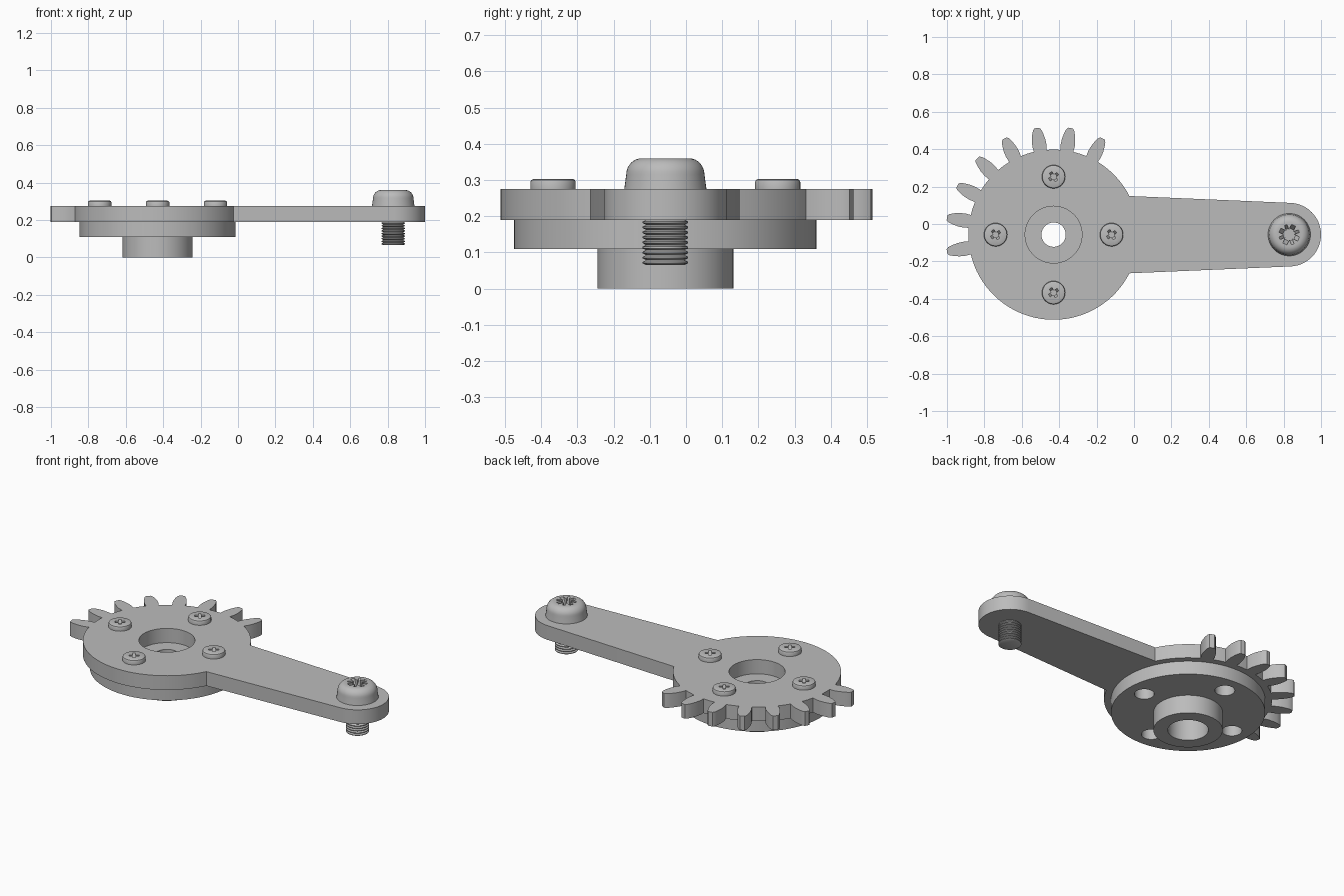
import bpy, bmesh
from math import sin, cos, pi, radians
from mathutils import Matrix

cube = bpy.data.objects.get("Cube")
if cube:
    bpy.data.objects.remove(cube, do_unlink=True)

CX, CY = -0.43, -0.057        # gear centre
ARM_X = 0.83                  # centre of the arm's round end
PLATE_BOTTOM, PLATE_TOP = 0.19, 0.275

grey = bpy.data.materials.new("plain grey")
grey.use_nodes = True
grey.diffuse_color = (0.5, 0.5, 0.5, 1)
grey.node_tree.nodes["Principled BSDF"].inputs["Base Color"].default_value = (0.5, 0.5, 0.5, 1)


def activate(ob):
    bpy.ops.object.select_all(action='DESELECT')
    ob.select_set(True)
    bpy.context.view_layer.objects.active = ob


def finish(ob):
    """Weld, fix normals, colour and shade."""
    bm = bmesh.new()
    bm.from_mesh(ob.data)
    bmesh.ops.remove_doubles(bm, verts=bm.verts, dist=0.00002)
    bmesh.ops.recalc_face_normals(bm, faces=bm.faces)
    bm.to_mesh(ob.data)
    bm.free()
    ob.data.materials.clear()
    ob.data.materials.append(grey)
    activate(ob)
    bpy.ops.object.shade_smooth_by_angle(angle=radians(30))


def polar(r, deg, x=CX, y=CY):
    return (x + r * cos(radians(deg)), y + r * sin(radians(deg)))


def arc(r, start, end, x=CX, y=CY, step=4):
    n = max(1, round(abs(end - start) / step))
    return [polar(r, start + (end - start) * i / n, x, y) for i in range(n + 1)]


def circle(r, x=CX, y=CY):
    return arc(r, 0, 360, x, y, 5)[:-1]


def slab(name, loops, z0, z1):
    """Flat part with holes: first loop outside, the rest holes."""
    curve = bpy.data.curves.new(name, 'CURVE')
    curve.dimensions = '2D'
    curve.fill_mode = 'BOTH'
    curve.extrude = (z1 - z0) / 2
    for loop in loops:
        spline = curve.splines.new('POLY')
        spline.points.add(len(loop) - 1)
        for p, (x, y) in zip(spline.points, loop):
            p.co = (x, y, 0, 1)
        spline.use_cyclic_u = True
    ob = bpy.data.objects.new(name, curve)
    bpy.context.collection.objects.link(ob)
    activate(ob)
    bpy.ops.object.convert(target='MESH')
    ob = bpy.context.view_layer.objects.active
    ob.data.transform(Matrix.Translation((0, 0, (z0 + z1) / 2)))
    finish(ob)
    return ob


def lathe(name, profile, x, y, steps=48):
    """Turn an (r, z) profile about a vertical axis."""
    bm = bmesh.new()
    verts = [bm.verts.new((r, 0, z)) for r, z in profile]
    edges = [bm.edges.new(pair) for pair in zip(verts, verts[1:])]
    bmesh.ops.spin(bm, geom=verts + edges, cent=(0, 0, 0), axis=(0, 0, 1),
                   angle=2 * pi, steps=steps)
    bmesh.ops.remove_doubles(bm, verts=bm.verts, dist=0.00002)
    bmesh.ops.recalc_face_normals(bm, faces=bm.faces)
    bmesh.ops.translate(bm, verts=bm.verts, vec=(x, y, 0))
    mesh = bpy.data.meshes.new(name)
    bm.to_mesh(mesh)
    bm.free()
    ob = bpy.data.objects.new(name, mesh)
    bpy.context.collection.objects.link(ob)
    return ob


def cut_slot(ob, x, y, top, length, width, depth, deg):
    """Cut one tapered driver slot across a screw head."""
    bm = bmesh.new()
    bmesh.ops.create_cube(bm, size=1)
    for v in bm.verts:
        taper = 0.5 if v.co.z < 0 else 1.2
        v.co = (v.co.x * length * taper, v.co.y * width, v.co.z * 2 * depth)
    bmesh.ops.transform(bm, verts=bm.verts,
                        matrix=Matrix.Translation((x, y, top)) @ Matrix.Rotation(radians(deg), 4, 'Z'))
    mesh = bpy.data.meshes.new("slot_cutter")
    bm.to_mesh(mesh)
    bm.free()
    cutter = bpy.data.objects.new("slot_cutter", mesh)
    cutter.hide_render = True
    bpy.context.collection.objects.link(cutter)
    mod = ob.modifiers.new("slot", 'BOOLEAN')
    mod.operation, mod.object, mod.solver = 'DIFFERENCE', cutter, 'EXACT'
    activate(ob)
    bpy.ops.object.modifier_apply(modifier=mod.name)
    bpy.data.objects.remove(cutter, do_unlink=True)


# Gear plate with arm: round arm end, then the disc with eight teeth
R = 0.455
FLANK = [(R, 4.4), (0.485, 4.5), (0.515, 4.0), (0.545, 3.1), (0.567, 2.2), (0.577, 1.3)]
outline = arc(0.17, -87, 87, ARM_X, CY, 6)
angle = 27
for i in range(8):
    mid = 63 + 18 * i
    outline += arc(R, angle, mid - 4.4)
    outline += [polar(r, mid - a) for r, a in FLANK[1:]]
    outline += [polar(r, mid + a) for r, a in reversed(FLANK[1:])]
    angle = mid + 4.4
outline += arc(R, angle, 333)
slab("gear_arm_plate", [outline, circle(0.152)], PLATE_BOTTOM, PLATE_TOP)

# Hub under the plate: flange with screw holes, boss and inner bushing
spots = [polar(0.31, 90 * i) for i in range(4)]
slab("hub_flange", [circle(0.4175), circle(0.11)] + [circle(0.054, x, y) for x, y in spots],
     0.11, PLATE_BOTTOM)
slab("hub_boss", [circle(0.1875), circle(0.11)], 0, 0.11)
slab("hub_bushing", [circle(0.11), circle(0.065)], 0.14, PLATE_BOTTOM)

# Four small cross-slot screw heads
for i, (x, y) in enumerate(spots):
    head = lathe(f"small_screw_{i + 1}",
                 [(0, 0.303), (0.054, 0.303), (0.060, 0.300), (0.0625, 0.295),
                  (0.0625, PLATE_TOP), (0, PLATE_TOP)], x, y, 40)
    for deg in (35, 125):
        cut_slot(head, x, y, 0.303, 0.066, 0.016, 0.02, deg)
    finish(head)

# Large screw: domed head, star recess and threaded shank
dome = [(0.065 + 0.043 * sin(t * pi / 16), 0.315 + 0.045 * cos(t * pi / 16)) for t in range(9)]
screw = lathe("arm_screw_head", [(0, 0.36)] + dome + [(0.1135, PLATE_TOP), (0, PLATE_TOP)], ARM_X, CY)
for i in range(4):
    cut_slot(screw, ARM_X, CY, 0.36, 0.13, 0.024 if i % 2 else 0.014, 0.035, 20 + 45 * i)
finish(screw)

RIDGES = 9
pitch = (PLATE_BOTTOM - 0.065) / RIDGES
thread = [(0, PLATE_BOTTOM)]
for i in range(RIDGES):
    z = PLATE_BOTTOM - i * pitch
    thread += [(0.053, z), (0.0625, z - 0.35 * pitch), (0.0625, z - 0.65 * pitch)]
thread += [(0.053, 0.065), (0, 0.065)]
finish(lathe("arm_screw_thread", thread, ARM_X, CY, 32))
